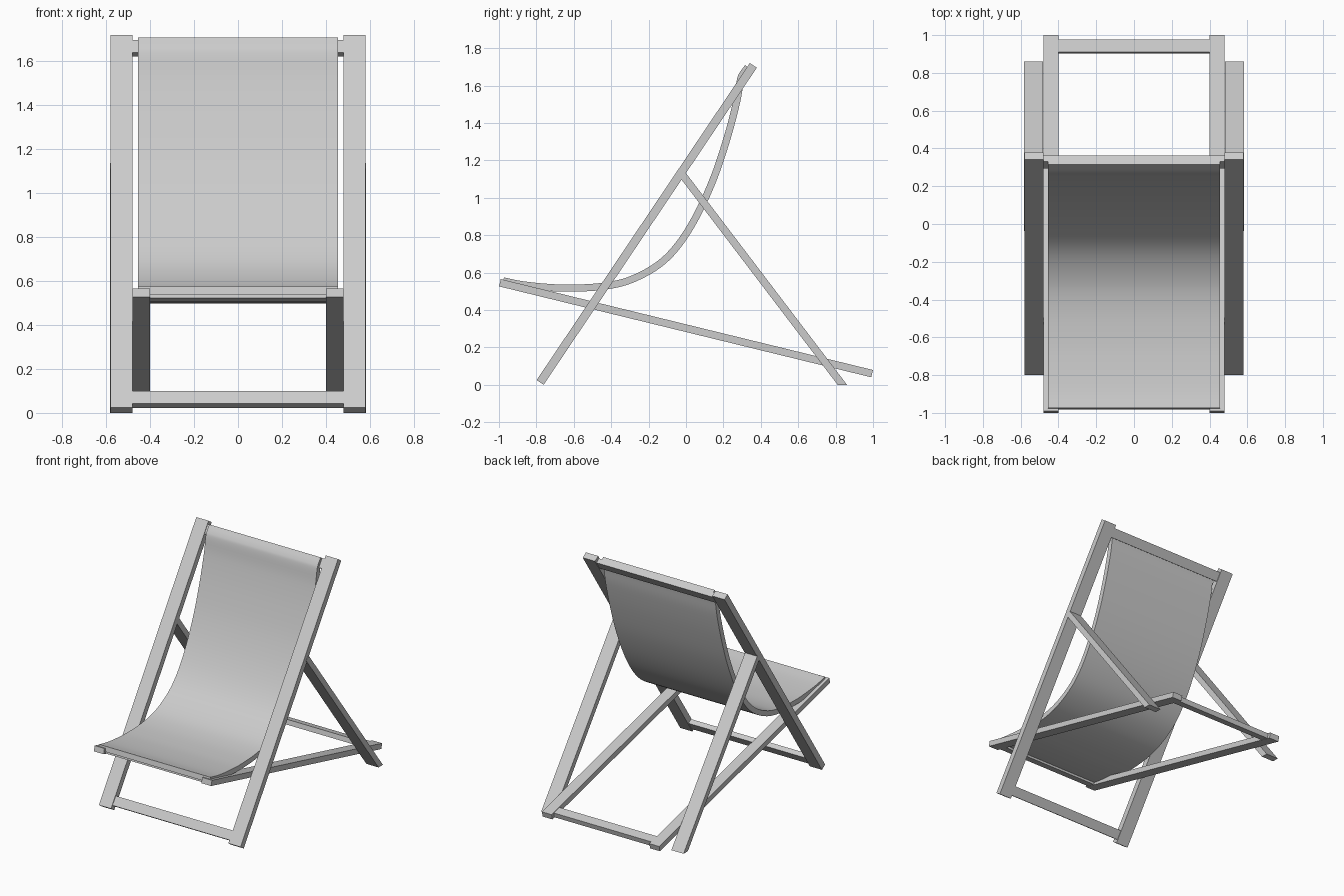
import bpy, bmesh
from mathutils import Vector, Matrix

if "Cube" in bpy.data.objects:
    bpy.data.objects.remove(bpy.data.objects["Cube"])


def finish(name, bm):
    bmesh.ops.recalc_face_normals(bm, faces=bm.faces)
    me = bpy.data.meshes.new(name)
    bm.to_mesh(me)
    bm.free()
    ob = bpy.data.objects.new(name, me)
    bpy.context.collection.objects.link(ob)
    return ob


def beam(name, p, q, x0, x1, t, ground_cut=False):
    """Box running from p to q (y, z), spanning x0..x1, with thickness t."""
    a, b = Vector((0, *p)), Vector((0, *q))
    d = (b - a).normalized()
    n = Vector((1, 0, 0)).cross(d)
    c = (a + b) / 2
    bm = bmesh.new()
    bmesh.ops.create_cube(bm, size=1)
    for v in bm.verts:
        u = v.co.copy()
        v.co = c + d * u.y * (b - a).length + n * u.z * t
        v.co.x = (x0 + x1) / 2 + u.x * (x1 - x0)
    if ground_cut:
        g = bmesh.ops.bisect_plane(bm, geom=bm.verts[:] + bm.edges[:] + bm.faces[:],
                                   plane_co=(0, 0, 0), plane_no=(0, 0, -1), clear_outer=True)
        edges = [e for e in g['geom_cut'] if isinstance(e, bmesh.types.BMEdge)]
        bmesh.ops.contextual_create(bm, geom=edges)
    return finish(name, bm)


def frame(name, p, q, xi, xo, t, bar_t):
    """Two side rails joined by a crossbar near each end."""
    for side, x0, x1 in (("right", xi, xo), ("left", -xo, -xi)):
        beam(f"{name}_rail_{side}", p, q, x0, x1, t)
    a, b = Vector(p), Vector(q)
    d = (b - a).normalized()
    for end, c in (("lower", a + d * 0.058), ("upper", b - d * 0.058)):
        beam(f"{name}_crossbar_{end}", c - d * 0.034, c + d * 0.034, -xi, xi, bar_t)


# Tall back frame and low seat frame
frame("back_frame", (-0.78, 0.013), (0.36, 1.708), 0.48, 0.58, 0.045, 0.036)
frame("seat_frame", (0.995, 0.06), (-0.995, 0.546), 0.40, 0.48, 0.04, 0.036)

# Rear prop legs, cut flat on the ground
for side, x0, x1 in (("right", 0.483, 0.583), ("left", -0.583, -0.483)):
    beam(f"prop_leg_{side}", (-0.02, 1.125), (0.855, -0.025), x0, x1, 0.04, True)

# Hanging fabric: smooth profile through a few points, given thickness
pts = [Vector(p) for p in (
    (-0.977, 0.556), (-0.88, 0.536), (-0.75, 0.522), (-0.62, 0.517), (-0.45, 0.526),
    (-0.30, 0.56), (-0.15, 0.64), (-0.04, 0.75), (0.06, 0.91), (0.15, 1.11),
    (0.22, 1.32), (0.27, 1.51), (0.29, 1.625), (0.303, 1.66), (0.331, 1.698))]
ext = [2 * pts[0] - pts[1]] + pts + [2 * pts[-1] - pts[-2]]
path = []
for i in range(1, len(ext) - 2):
    a, b, c, d = ext[i - 1:i + 3]
    for k in range(5):
        s = k / 5
        path.append(0.5 * (2 * b + (c - a) * s + (2 * a - 5 * b + 4 * c - d) * s * s
                           + (3 * b - a - 3 * c + d) * s ** 3))
path.append(pts[-1])
top, bottom = [], []
for i, p in enumerate(path):
    t = (path[min(i + 1, len(path) - 1)] - path[max(i - 1, 0)]).normalized()
    n = Vector((-t.y, t.x)) * 0.019
    top.append(p + n)
    bottom.append(p - n)
bm = bmesh.new()
rows = [[bm.verts.new((x, *p[i])) for p in (top, bottom) for x in (-0.456, 0.456)]
        for i in range(len(path))]
for r, s in zip(rows, rows[1:]):
    for i, j in ((0, 1), (1, 3), (3, 2), (2, 0)):
        bm.faces.new((r[i], r[j], s[j], s[i]))
for r in (rows[0], rows[-1]):
    bm.faces.new((r[0], r[1], r[3], r[2]))
fabric = finish("fabric_sling", bm)
bpy.context.view_layer.objects.active = fabric
fabric.select_set(True)
bpy.ops.object.shade_smooth_by_angle()
